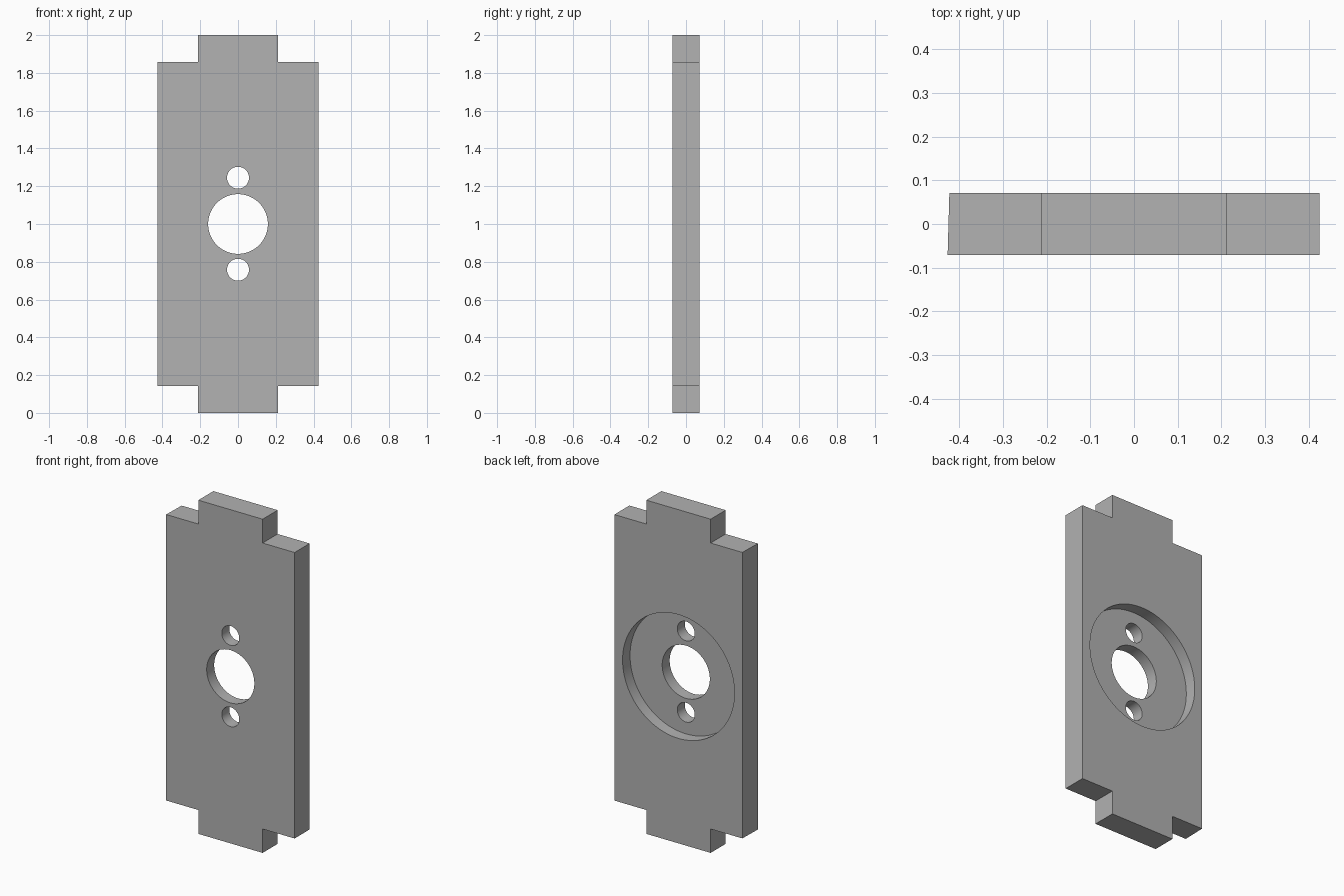
import bpy
import bmesh
import math

cube = bpy.data.objects.get("Cube")
if cube:
    bpy.data.objects.remove(cube, do_unlink=True)

HALF_W, TAB_W, HALF_T = 0.425, 0.213, 0.071
STEP, HEIGHT = 0.143, 2.0
SLANT = 0.004  # slight lean of the right edge


def grey_material():
    mat = bpy.data.materials.new("plain grey")
    mat.use_nodes = True
    colour = (0.445, 0.445, 0.445, 1)
    mat.diffuse_color = colour
    mat.node_tree.nodes["Principled BSDF"].inputs["Base Color"].default_value = colour
    return mat


def add_object(name, bm):
    mesh = bpy.data.meshes.new(name)
    bmesh.ops.recalc_face_normals(bm, faces=bm.faces)
    bm.to_mesh(mesh)
    bm.free()
    obj = bpy.data.objects.new(name, mesh)
    bpy.context.collection.objects.link(obj)
    return obj


# Plate with a narrower tab at each end
half = [(TAB_W, 0), (TAB_W, STEP), (HALF_W, STEP),
        (HALF_W, HEIGHT - STEP), (TAB_W, HEIGHT - STEP), (TAB_W, HEIGHT)]
outline = half + [(-x, z) for x, z in reversed(half)]
bm = bmesh.new()
face = bm.faces.new([bm.verts.new((x, -HALF_T, z)) for x, z in outline])
extruded = bmesh.ops.extrude_face_region(bm, geom=[face])["geom"]
moved = [v for v in extruded if isinstance(v, bmesh.types.BMVert)]
bmesh.ops.translate(bm, verts=moved, vec=(0, 2 * HALF_T, 0))
for v in bm.verts:
    if v.co.x < -0.4:
        v.co.x += SLANT * (0.5 if v.co.y > 0 else -0.5)
plate = add_object("mounting_plate", bm)
plate.data.materials.append(grey_material())


# Round cuts: centre bore, two screw holes, and a recess in the back
def cut_round(name, radius, z, y_start):
    y_end = 0.2
    bpy.ops.mesh.primitive_cylinder_add(
        vertices=96, radius=radius, depth=y_end - y_start,
        location=(0, (y_start + y_end) / 2, z), rotation=(math.pi / 2, 0, 0))
    cutter = bpy.context.object
    cutter.name = name
    cutter.hide_render = True
    mod = plate.modifiers.new(name, 'BOOLEAN')
    mod.operation = 'DIFFERENCE'
    mod.solver = 'EXACT'
    mod.object = cutter
    bpy.context.view_layer.objects.active = plate
    bpy.ops.object.modifier_apply(modifier=mod.name)
    bpy.data.objects.remove(cutter, do_unlink=True)


cut_round("back_recess", 0.371, 1.0, 0)
cut_round("centre_bore", 0.158, 1.0, -0.2)
for label, z in (("upper", 1.245), ("lower", 0.758)):
    cut_round(label + "_screw_hole", 0.058, z, -0.2)

# Smooth round walls, sharp edges
bpy.ops.object.select_all(action='DESELECT')
plate.select_set(True)
bpy.context.view_layer.objects.active = plate
bpy.ops.object.shade_smooth_by_angle(angle=math.radians(30))
